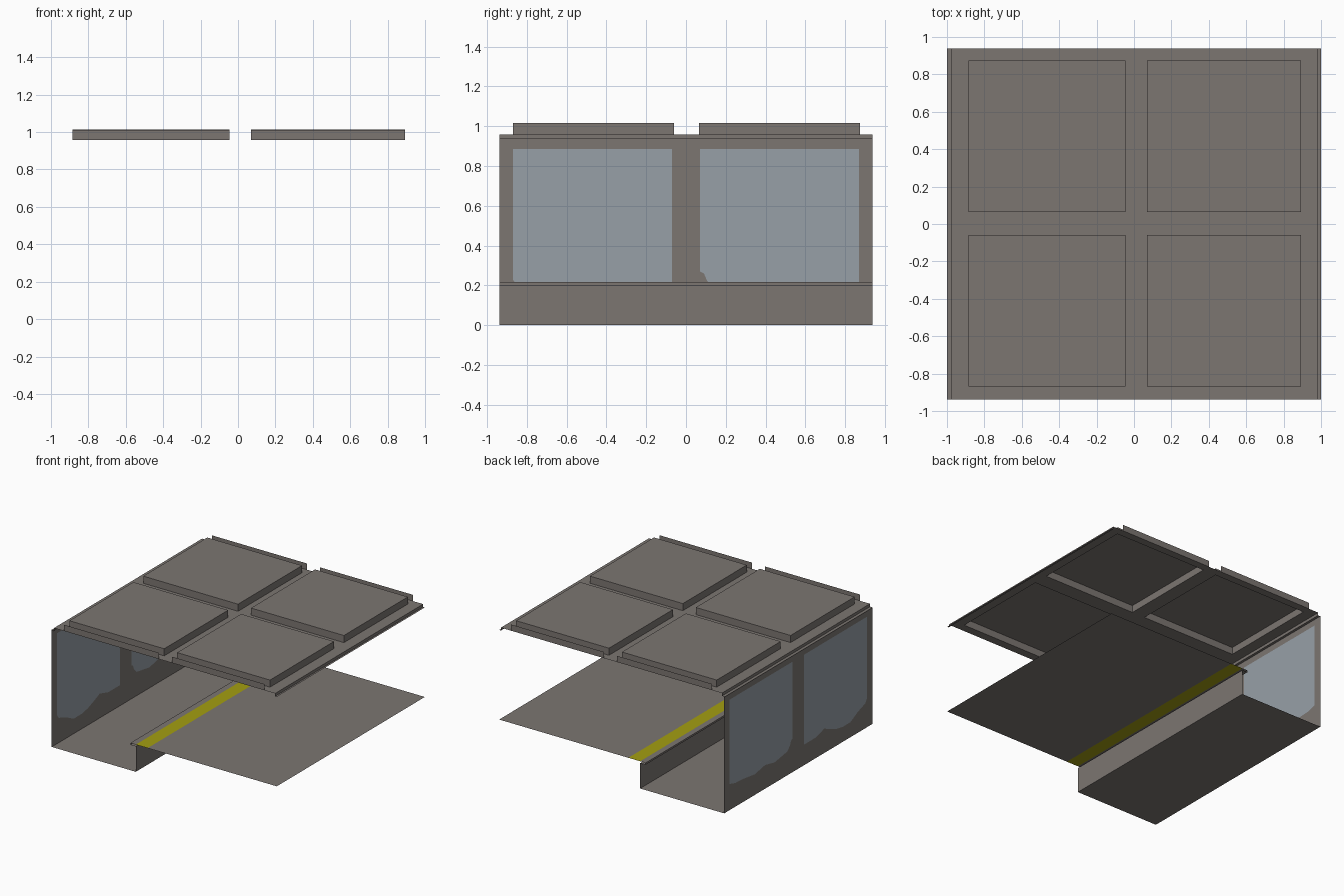
import bpy, bmesh

if "Cube" in bpy.data.objects:
    bpy.data.objects.remove(bpy.data.objects["Cube"])

Y = 0.937  # half length of the station section


def material(name, rgb):
    m = bpy.data.materials.new(name)
    m.diffuse_color = (*rgb, 1)
    m.use_nodes = True
    m.node_tree.nodes["Principled BSDF"].inputs["Base Color"].default_value = m.diffuse_color
    return m


CONCRETE = material("warm_grey_concrete", (0.20, 0.180, 0.166))
GLASS = material("blue_grey_panel", (0.31, 0.35, 0.39))
YELLOW = material("safety_yellow", (0.37, 0.345, 0.006))


def make(name, quads, mats):
    """quads: list of (four points, material index)"""
    bm = bmesh.new()
    for pts, mi in quads:
        f = bm.faces.new([bm.verts.new(p) for p in pts])
        f.material_index = mi
    bmesh.ops.remove_doubles(bm, verts=bm.verts[:], dist=0.0005)
    me = bpy.data.meshes.new(name)
    bm.to_mesh(me)
    bm.free()
    for m in mats:
        me.materials.append(m)
    ob = bpy.data.objects.new(name, me)
    bpy.context.collection.objects.link(ob)
    return ob


def sweep(profile, y0=-Y, y1=Y):
    """sheet made by running an x-z profile along y"""
    return [([(a[0], y0, a[1]), (b[0], y0, b[1]), (b[0], y1, b[1]), (a[0], y1, a[1])], 0)
            for a, b in zip(profile, profile[1:])]


# Track bed and platform side, with the overhanging lip
make("track_bed", sweep([(-0.995, 0), (-0.25, 0), (-0.25, 0.203), (-0.298, 0.203),
                         (-0.298, 0.218), (-0.25, 0.218)]), [CONCRETE])

# Platform deck with painted safety stripe
make("platform_stripe", sweep([(-0.25, 0.218), (-0.145, 0.218)]), [YELLOW])
make("platform_deck", sweep([(-0.145, 0.218), (1.0, 0.218)]), [CONCRETE])

# Side wall: two panels with a ragged lower edge, cut in columns
TOP = 0.885
edges = [[(-0.87, 0.23), (-0.85, 0.20), (-0.75, 0.165), (-0.66, 0.12), (-0.56, 0.12),
          (-0.48, 0.135), (-0.40, 0.165), (-0.33, 0.195), (-0.22, 0.165), (-0.07, 0.165)],
         [(0.07, 0.27), (0.09, 0.26), (0.105, 0.225), (0.14, 0.19), (0.30, 0.165),
          (0.42, 0.19), (0.55, 0.165), (0.70, 0.185), (0.80, 0.19), (0.87, 0.21)]]
wall = []


def wall_quad(a, b, mi):
    (ya, la, ha), (yb, lb, hb) = a, b
    X = -0.995
    wall.append(([(X, ya, la), (X, yb, lb), (X, yb, hb), (X, ya, ha)], mi))


for e in edges:
    for (ya, za), (yb, zb) in zip(e, e[1:]):
        wall_quad((ya, 0, za), (yb, 0, zb), 0)
        wall_quad((ya, za, TOP), (yb, zb, TOP), 1)
        wall_quad((ya, TOP, 0.935), (yb, TOP, 0.935), 0)
for ya, yb in [(-Y, -0.87), (-0.07, 0.07), (0.87, Y)]:
    wall_quad((ya, 0, 0.935), (yb, 0, 0.935), 0)
make("side_wall", wall, [CONCRETE, GLASS])

# Ceiling with stepped borders and four raised coffers, open underneath
Z, H = 0.958, 1.015
xs = [-0.975, -0.885, -0.045, 0.07, 0.893, 0.985]
ys = [-Y, -0.87, -0.06, 0.065, 0.875, Y]
ceiling = []
for i, (x0, x1) in enumerate(zip(xs, xs[1:])):
    for j, (y0, y1) in enumerate(zip(ys, ys[1:])):
        coffer = i % 2 == 1 and j % 2 == 1
        h = H if coffer else Z
        ceiling.append(([(x0, y0, h), (x1, y0, h), (x1, y1, h), (x0, y1, h)], 0))
        if coffer:
            ring = [(x0, y0), (x1, y0), (x1, y1), (x0, y1)]
            for a, b in zip(ring, ring[1:] + ring[:1]):
                ceiling.append(([(*a, Z), (*b, Z), (*b, H), (*a, H)], 0))
ceiling += sweep([(-1.0, 0.935), (-0.975, 0.935), (-0.975, Z)])
ceiling += sweep([(0.985, Z), (0.985, 0.935), (1.0, 0.935)])
make("coffered_ceiling", ceiling, [CONCRETE])

# Upright strips on both end edges, in line with the coffers
strips = []
for y in (-Y, Y):
    for x0, x1 in ((xs[1], xs[2]), (xs[3], xs[4])):
        strips.append(([(x0, y, Z), (x1, y, Z), (x1, y, 1.008), (x0, y, 1.008)], 0))
make("ceiling_end_strips", strips, [CONCRETE])
